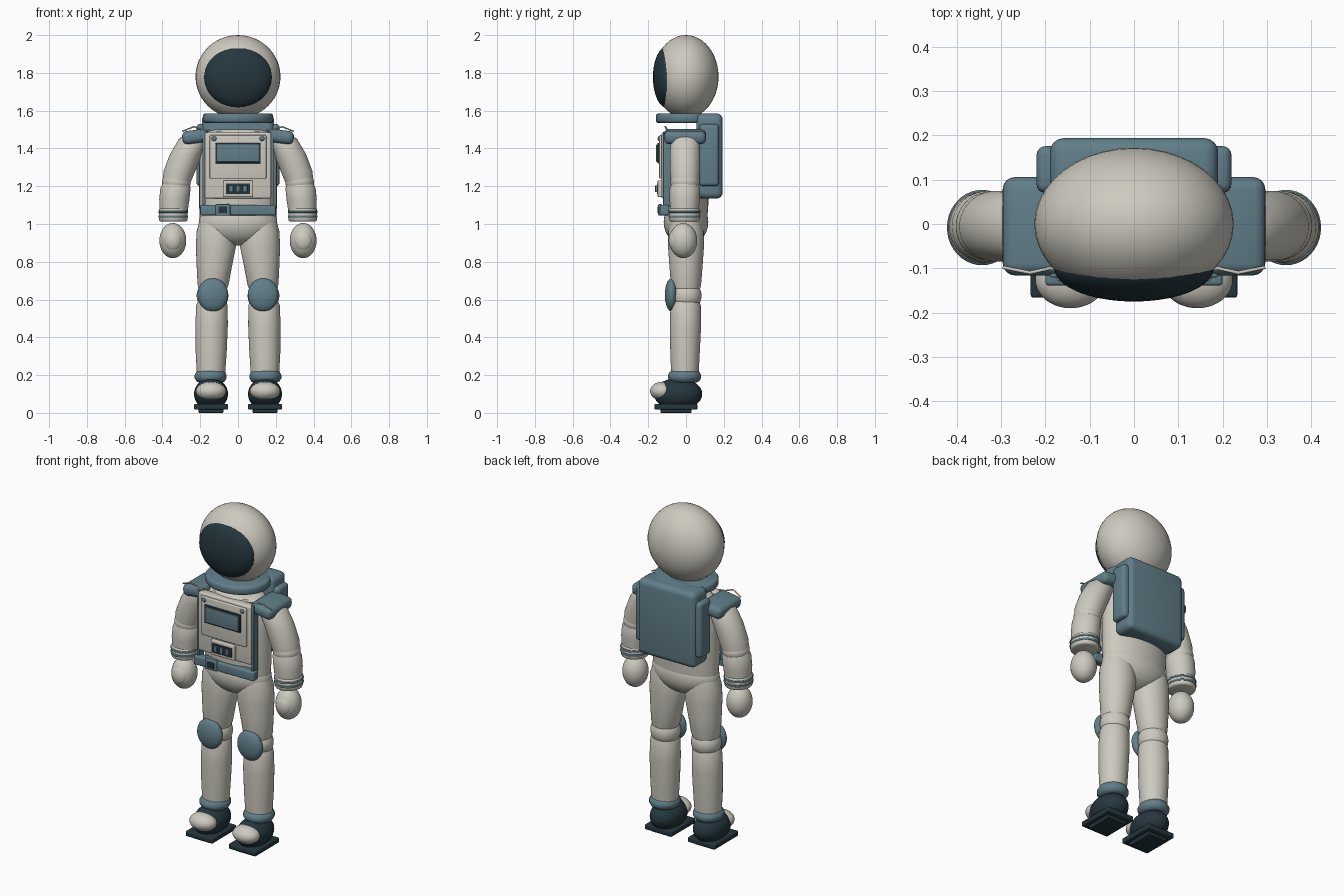
import bpy, bmesh, math
from mathutils import Matrix, Vector

cube = bpy.data.objects.get("Cube")
if cube:
    bpy.data.objects.remove(cube, do_unlink=True)


def material(name, rgb):
    m = bpy.data.materials.new(name)
    m.use_nodes = True
    m.diffuse_color = (*rgb, 1)
    m.node_tree.nodes["Principled BSDF"].inputs["Base Color"].default_value = (*rgb, 1)
    return m


WHITE = material("suit white", (0.61, 0.59, 0.52))
BLUE = material("steel blue", (0.12, 0.21, 0.25))
DARK = material("dark navy", (0.018, 0.038, 0.048))


def finish(name, bm, mat, angle=40):
    bmesh.ops.recalc_face_normals(bm, faces=bm.faces)
    me = bpy.data.meshes.new(name)
    bm.to_mesh(me)
    bm.free()
    ob = bpy.data.objects.new(name, me)
    bpy.context.collection.objects.link(ob)
    me.materials.append(mat)
    bpy.ops.object.select_all(action="DESELECT")
    ob.select_set(True)
    bpy.context.view_layer.objects.active = ob
    bpy.ops.object.shade_smooth_by_angle(angle=math.radians(angle))
    return ob


def ellipsoid(name, loc, radii, mat):
    bm = bmesh.new()
    bmesh.ops.create_uvsphere(bm, u_segments=40, v_segments=24, radius=1)
    bm.transform(Matrix.Translation(loc) @ Matrix.Diagonal((*radii, 1)))
    return finish(name, bm, mat)


def box(name, centre, size, mat, bevel=0.006, tilt=0):
    bm = bmesh.new()
    bmesh.ops.create_cube(bm, size=1)
    bm.transform(Matrix.Diagonal((*size, 1)))
    if bevel:
        bmesh.ops.bevel(bm, geom=bm.edges[:], offset=bevel, segments=4,
                        profile=0.5, affect="EDGES")
    bm.transform(Matrix.Translation(centre) @ Matrix.Rotation(tilt, 4, "Y"))
    return finish(name, bm, mat)


def loft(name, sections, mat, sides=40):
    """Skin elliptical sections given as (x, y, z, rx, ry)."""
    bm = bmesh.new()
    rings = []
    for x, y, z, rx, ry in sections:
        angles = [math.tau * i / sides for i in range(sides)]
        rings.append([bm.verts.new((x + rx * math.cos(a), y + ry * math.sin(a), z))
                      for a in angles])
    for lo, hi in zip(rings, rings[1:]):
        for i in range(sides):
            j = (i + 1) % sides
            bm.faces.new((lo[i], lo[j], hi[j], hi[i]))
    bm.faces.new(rings[0])
    bm.faces.new(rings[-1])
    return finish(name, bm, mat)


def band(name, x, y, z0, z1, rx, ry, mat, soft=0.012):
    """Short elliptical ring with rounded rims."""
    steps = [(0, 1), (0.3, 0.4), (1, 0)]
    low = [(x, y, z0 + soft * h, rx - soft * r, ry - soft * r) for h, r in steps]
    high = [(x, y, z1 - soft * h, rx - soft * r, ry - soft * r) for h, r in reversed(steps)]
    return loft(name, low + high, mat)


# Helmet, visor and collar
ellipsoid("helmet", (0, 0, 1.78), (0.225, 0.172, 0.22), WHITE)
ellipsoid("visor", (0, -0.1, 1.777), (0.18, 0.075, 0.163), DARK)
band("collar", 0, 0, 1.535, 1.585, 0.186, 0.16, BLUE)

# Torso and pelvis
loft("torso", [(0, 0, 1.02, 0.202, 0.112), (0, 0, 1.1, 0.206, 0.118),
               (0, 0, 1.3, 0.206, 0.12), (0, 0, 1.4, 0.202, 0.117),
               (0, 0, 1.46, 0.185, 0.11), (0, 0, 1.49, 0.16, 0.1),
               (0, 0, 1.5, 0.12, 0.085)], WHITE)
ellipsoid("pelvis", (0, 0, 1.01), (0.208, 0.118, 0.125), WHITE)

# Chest unit
box("chest_plate", (0, -0.105, 1.31), (0.35, 0.05, 0.35), WHITE, 0.01)
box("chest_panel", (0, -0.131, 1.355), (0.3, 0.022, 0.23), WHITE, 0.005)
box("screen_frame", (0, -0.143, 1.375), (0.24, 0.016, 0.108), DARK, 0.004)
box("screen", (0, -0.149, 1.375), (0.222, 0.018, 0.092), BLUE, 0.003)
box("control_panel", (0, -0.138, 1.187), (0.155, 0.024, 0.088), WHITE, 0.005)
box("control_inset", (0, -0.149, 1.187), (0.128, 0.01, 0.056), DARK, 0.002)
for i in (-1, 0, 1):
    box(f"button_{i + 2}", (i * 0.038, -0.155, 1.187), (0.022, 0.016, 0.036), BLUE, 0.002)

# Belt and offset buckle
box("belt", (0, -0.114, 1.073), (0.4, 0.05, 0.054), BLUE, 0.008)
box("buckle", (-0.08, -0.137, 1.075), (0.078, 0.02, 0.06), BLUE, 0.005)
box("buckle_inset", (-0.08, -0.146, 1.075), (0.046, 0.008, 0.036), DARK, 0.002)

# Backpack
box("backpack", (0, 0.125, 1.36), (0.38, 0.138, 0.45), BLUE, 0.032)

for s, side in ((1, "left"), (-1, "right")):
    # Backpack pod, harness strap and panel bolt
    box(f"{side}_backpack_pod", (s * 0.19, 0.123, 1.365), (0.06, 0.105, 0.33), BLUE, 0.02)
    box(f"{side}_chest_strap", (s * 0.18, -0.098, 1.29), (0.018, 0.045, 0.4), BLUE, 0.004)
    ellipsoid(f"{side}_panel_bolt", (s * 0.127, -0.142, 1.452), (0.013, 0.008, 0.013), BLUE)

    # Shoulder pad and cord
    box(f"{side}_shoulder_pad", (s * 0.225, -0.005, 1.463), (0.142, 0.222, 0.07),
        BLUE, 0.028, s * math.radians(8))
    cord = bpy.data.curves.new(f"{side}_shoulder_cord", "CURVE")
    cord.dimensions = "3D"
    cord.bevel_depth = 0.004
    line = cord.splines.new("POLY")
    route = [(0.15, -0.1, 1.495), (0.19, -0.1, 1.5), (0.235, -0.11, 1.515), (0.295, -0.098, 1.49)]
    line.points.add(len(route) - 1)
    for p, (x, y, z) in zip(line.points, route):
        p.co = (s * x, y, z, 1)
    cord.materials.append(WHITE)
    bpy.context.collection.objects.link(bpy.data.objects.new(cord.name, cord))

    # Arm
    loft(f"{side}_upper_arm", [(s * 0.22, -0.005, 1.48, 0.05, 0.055),
                               (s * 0.235, -0.005, 1.45, 0.078, 0.076),
                               (s * 0.275, -0.005, 1.37, 0.085, 0.08),
                               (s * 0.31, -0.005, 1.28, 0.084, 0.08),
                               (s * 0.325, -0.005, 1.22, 0.074, 0.074)], WHITE)
    ellipsoid(f"{side}_elbow", (s * 0.326, -0.005, 1.222), (0.076, 0.077, 0.06), WHITE)
    loft(f"{side}_forearm", [(s * 0.328, -0.006, 1.225, 0.066, 0.066),
                             (s * 0.331, -0.006, 1.19, 0.08, 0.08),
                             (s * 0.337, -0.007, 1.13, 0.08, 0.08),
                             (s * 0.342, -0.008, 1.03, 0.07, 0.072)], WHITE)
    band(f"{side}_wrist_cuff", s * 0.343, -0.008, 1.012, 1.085, 0.076, 0.081, WHITE, 0.01)
    for n, z in enumerate((1.04, 1.065)):
        band(f"{side}_cuff_stripe_{n + 1}", s * 0.343, -0.008, z - 0.006, z + 0.006,
             0.079, 0.085, BLUE, 0.003)
    ellipsoid(f"{side}_glove", (s * 0.345, -0.014, 0.912), (0.071, 0.073, 0.093), WHITE)
    ellipsoid(f"{side}_glove_pad", (s * 0.345, -0.06, 0.912), (0.048, 0.032, 0.056), WHITE)

    # Leg
    loft(f"{side}_thigh", [(s * 0.118, 0, 1.02, 0.085, 0.08), (s * 0.117, 0, 0.96, 0.102, 0.094),
                           (s * 0.117, 0, 0.88, 0.106, 0.095), (s * 0.125, 0, 0.78, 0.094, 0.088),
                           (s * 0.132, 0, 0.68, 0.082, 0.08), (s * 0.135, 0, 0.64, 0.07, 0.07)], WHITE)
    ellipsoid(f"{side}_knee", (s * 0.135, 0, 0.62), (0.084, 0.082, 0.085), WHITE)
    loft(f"{side}_shin", [(s * 0.137, -0.002, 0.6, 0.07, 0.068), (s * 0.138, -0.002, 0.57, 0.083, 0.08),
                          (s * 0.14, -0.003, 0.46, 0.086, 0.083), (s * 0.142, -0.005, 0.32, 0.082, 0.078),
                          (s * 0.143, -0.006, 0.19, 0.074, 0.072)], WHITE)
    ellipsoid(f"{side}_knee_pad", (s * 0.133, -0.076, 0.625), (0.081, 0.036, 0.088), BLUE)

    # Boot
    band(f"{side}_boot_cuff", s * 0.145, -0.008, 0.16, 0.225, 0.085, 0.088, BLUE, 0.025)
    ellipsoid(f"{side}_boot", (s * 0.143, -0.042, 0.1), (0.09, 0.128, 0.084), DARK)
    ellipsoid(f"{side}_toe_cap", (s * 0.143, -0.125, 0.115), (0.08, 0.065, 0.05), WHITE)
    box(f"{side}_sole", (s * 0.143, -0.053, 0.033), (0.18, 0.226, 0.03), DARK, 0.006)
    box(f"{side}_tread", (s * 0.143, -0.053, 0.013), (0.13, 0.165, 0.026), DARK, 0.004)
